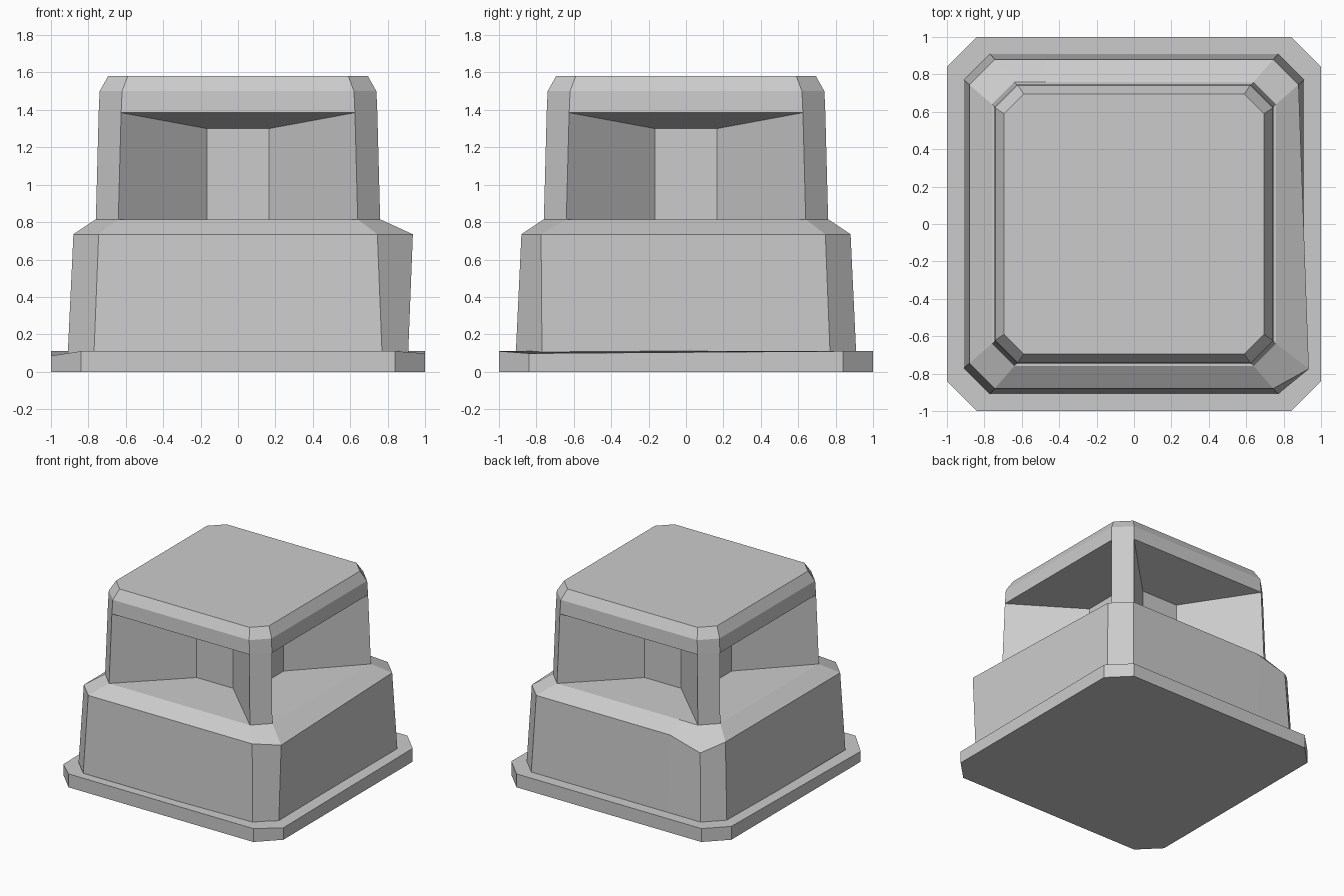
import bpy, bmesh
from mathutils import Vector, Matrix
from math import pi

cube = bpy.data.objects.get("Cube")
if cube:
    bpy.data.objects.remove(cube, do_unlink=True)

grey = bpy.data.materials.new("plain grey")
grey.use_nodes = True
colour = (0.6, 0.6, 0.6, 1)
grey.diffuse_color = colour
grey.node_tree.nodes["Principled BSDF"].inputs["Base Color"].default_value = colour


def finish(bm, name):
    bmesh.ops.remove_doubles(bm, verts=bm.verts, dist=0.0005)
    bmesh.ops.recalc_face_normals(bm, faces=bm.faces)
    mesh = bpy.data.meshes.new(name)
    bm.to_mesh(mesh)
    bm.free()
    mesh.materials.append(grey)
    ob = bpy.data.objects.new(name, mesh)
    bpy.context.collection.objects.link(ob)
    return ob


def ring(half, flat, z):
    """Square with cut corners, counter-clockwise from the front edge,
    with one extra point on the back edge."""
    return [Vector(p) for p in (
        (-flat, -half, z), (flat, -half, z), (half, -flat, z), (half, flat, z),
        (flat, half, z), (-0.47, half, z), (-flat, half, z),
        (-half, flat, z), (-half, -flat, z))]


def loft(name, rings):
    bm = bmesh.new()
    rows = [[bm.verts.new(p) for p in r] for r in rings]
    for low, high in zip(rows, rows[1:]):
        for i in range(len(low)):
            j = (i + 1) % len(low)
            bm.faces.new((low[i], low[j], high[j], high[i]))
    bm.faces.new(rows[0][::-1])
    bm.faces.new(rows[-1])
    return finish(bm, name)


# Base plate, with slightly worn front corners
plate_top = ring(1.0, 0.84, 0.11)
plate_top[8].z = 0.085
plate_top[2].z = 0.098
loft("base_plate", [ring(1.0, 0.84, 0), plate_top])

# Lower body, with one flared corner and one dented corner
shoulder = ring(0.88, 0.745, 0.735)
shoulder[2] = Vector((0.935, -0.775, 0.735))
shoulder[6].z = 0.66
loft("lower_body", [ring(0.91, 0.77, 0.1), shoulder, ring(0.76, 0.64, 0.815)])

# Upper body: one quarter with an alcove and a corner pillar, repeated four times
bm = bmesh.new()
levels = [(0.76, 0.64, 0.815), (0.745, 0.625, 1.385),
          (0.74, 0.62, 1.5), (0.695, 0.59, 1.58)]
core, depth, ceiling = 0.165, 0.3, 1.3
for k in range(4):
    turn = Matrix.Rotation(k * pi / 2, 3, 'Z')

    def face(*points):
        bm.faces.new([bm.verts.new(turn @ Vector(p)) for p in points])

    left = [(-c, -h, z) for h, c, z in levels]
    right = [(c, -h, z) for h, c, z in levels]
    corner = [(h, -c, z) for h, c, z in levels]
    in_l, in_r = [[(s * core, -depth, z) for z in (levels[0][2], ceiling)]
                  for s in (-1, 1)]
    # pillar corner and cap corner
    for i in range(3):
        face(right[i], corner[i], corner[i + 1], right[i + 1])
    # cap rim and bevel
    for i in (1, 2):
        face(left[i], right[i], right[i + 1], left[i + 1])
    # alcove walls, back and sloping ceiling
    face(left[0], in_l[0], in_l[1], left[1])
    face(in_r[0], right[0], right[1], in_r[1])
    face(in_l[0], in_r[0], in_r[1], in_l[1])
    face(left[1], in_l[1], in_r[1], right[1])
bmesh.ops.remove_doubles(bm, verts=bm.verts, dist=0.0005)
# Flat top
top = [e for e in bm.edges if e.is_boundary and all(v.co.z > 1.57 for v in e.verts)]
bmesh.ops.contextual_create(bm, geom=top)
finish(bm, "upper_body")
